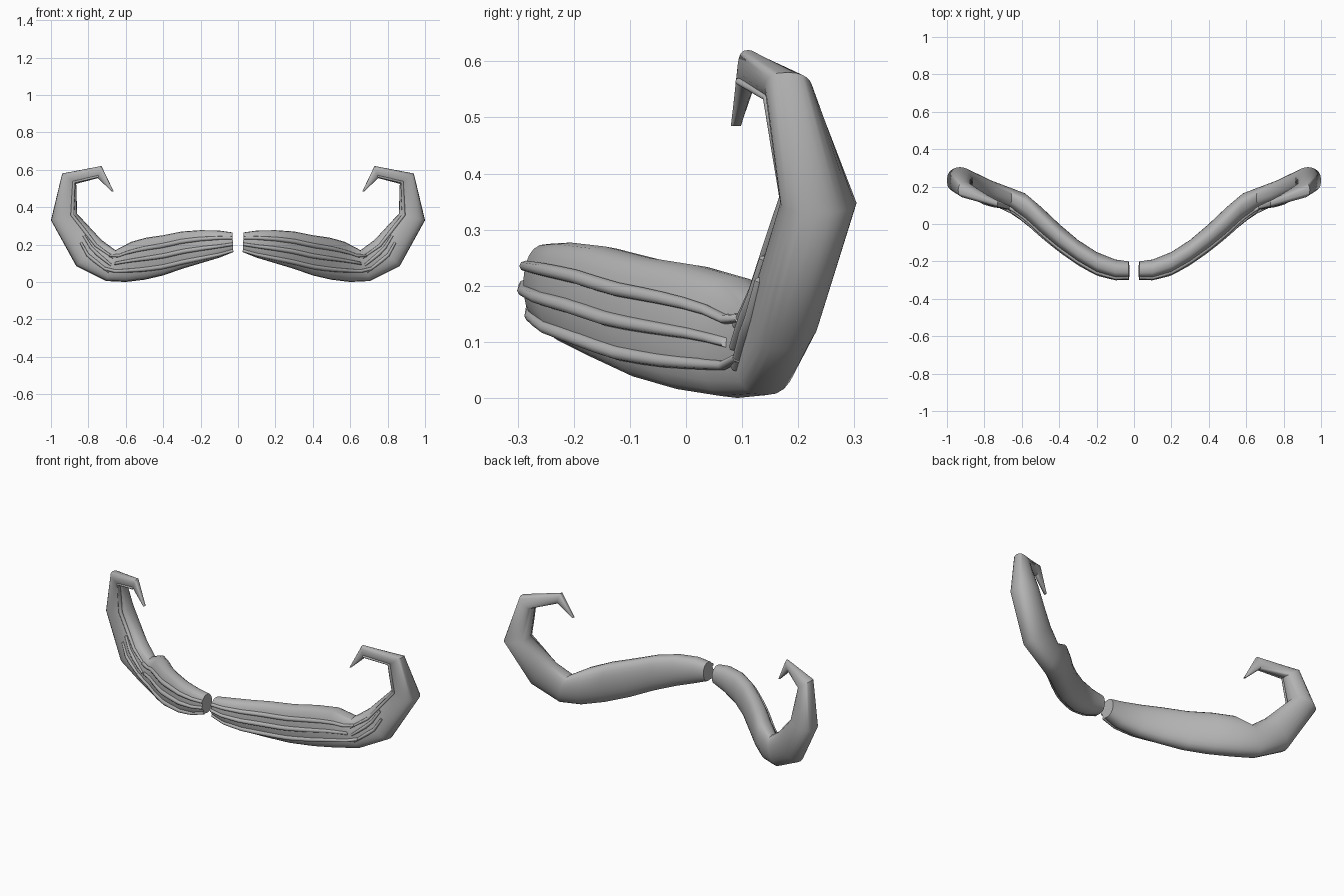
import bpy, math
from mathutils import Vector

if "Cube" in bpy.data.objects:
    bpy.data.objects.remove(bpy.data.objects["Cube"])

grey = bpy.data.materials.new("warm_grey")
grey.diffuse_color = (0.45, 0.45, 0.45, 1)
grey.use_nodes = True
grey.node_tree.nodes["Principled BSDF"].inputs["Base Color"].default_value = grey.diffuse_color

# Stations: lower/outer edge x,z, upper/inner edge x,z, front y, back y
STATIONS = [
    (.025, .160, .030, .265, -.288, -.200),
    (.10, .130, .10, .275, -.290, -.190),
    (.20, .100, .20, .277, -.262, -.150),
    (.30, .070, .30, .270, -.205, -.085),
    (.40, .035, .40, .250, -.135, .000),
    (.50, .012, .49, .237, -.060, .090),
    (.60, .000, .57, .215, .018, .165),
    (.705, .005, .655, .170, .085, .200),
    (.865, .085, .73, .225, .115, .240),
    (1.0, .330, .86, .365, .168, .304),
    (.94, .580, .865, .525, .140, .225),
    (.73, .620, .75, .555, .092, .130),
    (.665, .485, .675, .485, .080, .098),
]


def station(t):
    """Station at a fractional index."""
    i = min(int(t), len(STATIONS) - 2)
    return [a + (b - a) * (t - i) for a, b in zip(STATIONS[i], STATIONS[i + 1])]


def surface(s, v, c):
    """Point on a station: v runs lower to upper, c runs front to back."""
    k = (v + 1) / 2
    return Vector((s[0] + (s[2] - s[0]) * k,
                   (s[4] + s[5]) / 2 + (s[5] - s[4]) / 2 * c,
                   s[1] + (s[3] - s[1]) * k))


def loft(name, rings, angle):
    n = len(rings[0])
    verts = [p for r in rings for p in r]
    faces = [(i * n + j, i * n + (j + 1) % n, (i + 1) * n + (j + 1) % n, (i + 1) * n + j)
             for i in range(len(rings) - 1) for j in range(n)]
    faces += [tuple(reversed(range(n))), tuple(range(len(verts) - n, len(verts)))]
    me = bpy.data.meshes.new(name)
    me.from_pydata(verts, [], faces)
    me.materials.append(grey)
    ob = bpy.data.objects.new(name, me)
    bpy.context.collection.objects.link(ob)
    bpy.ops.object.select_all(action='DESELECT')
    ob.select_set(True)
    bpy.context.view_layer.objects.active = ob
    # Consistent outward faces
    bpy.ops.object.mode_set(mode='EDIT')
    bpy.ops.mesh.select_all(action='SELECT')
    bpy.ops.mesh.normals_make_consistent(inside=False)
    bpy.ops.object.mode_set(mode='OBJECT')
    bpy.ops.object.shade_smooth_by_angle(angle=math.radians(angle))
    ob.modifiers.new("other_side", 'MIRROR')


# Moustache half: flattened front, rounder back
N = 24
rings = []
for s in STATIONS:
    ring = []
    for j in range(N):
        a = 2 * math.pi * j / N
        c = math.cos(a)
        e = .65 if c < 0 else .85
        ring.append(surface(s, math.sin(a), math.copysign(abs(c) ** e, c)))
    rings.append(ring)
loft("moustache_half", rings, 50)


def strand(name, t0, t1, f0, f1, size, steps):
    """Raised hair strand following the front surface."""
    rings = []
    for i in range(steps + 1):
        k = i / steps
        s = station(t0 + (t1 - t0) * k)
        v = 2 * (f0 + (f1 - f0) * k) - 1
        p = surface(s, v, -(1 - v * v) ** .325)
        d = Vector((s[2] - s[0], 0, s[3] - s[1])).normalized()
        r = size * (.55 + .45 * math.sin(math.pi * min(max(k, .1), .9)))
        rings.append([p + d * r * math.cos(a) + Vector((0, 1.2 * r * math.sin(a), 0))
                      for a in (2 * math.pi * j / 8 for j in range(8))])
    loft(name, rings, 60)


# Long strands across the lip
strand("lower_strand", 0, 7.2, .08, .32, .013, 14)
strand("middle_strand", 0, 6.8, .40, .54, .013, 14)
strand("upper_strand", 0, 7.2, .72, .76, .013, 14)
# Short strands at the bend
strand("lower_bend_strand", 7, 8.3, .30, .48, .010, 4)
strand("middle_bend_strand", 7, 8.4, .52, .68, .010, 4)
# Strand along the inner edge of the curl
strand("curl_strand", 7, 11, .76, .86, .010, 8)
